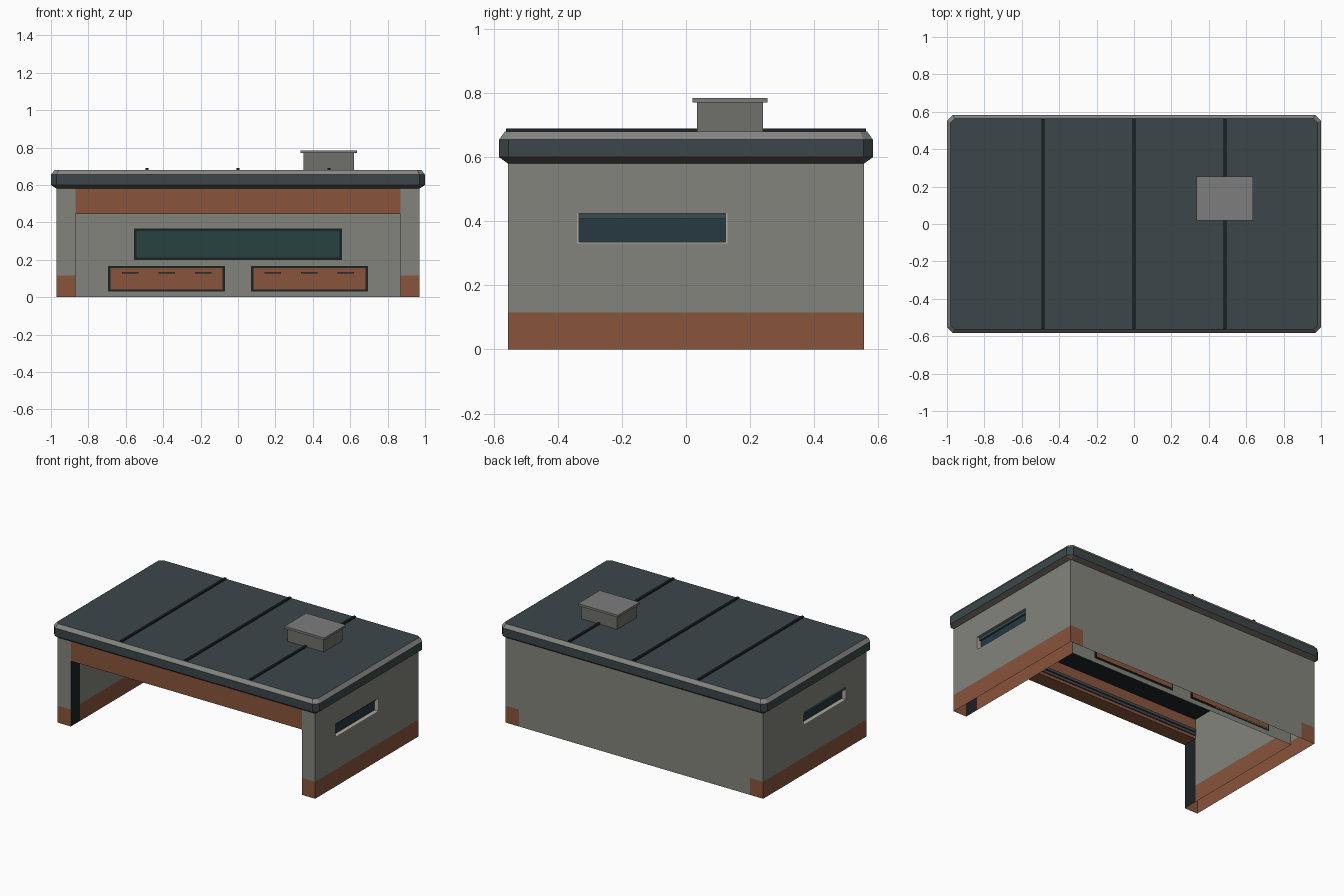
import bpy, bmesh
from mathutils import Vector

if "Cube" in bpy.data.objects:
    bpy.data.objects.remove(bpy.data.objects["Cube"])

COL = dict(wall=(.23, .23, .2, 1), brown=(.25, .09, .045, 1), roof=(.045, .062, .068, 1),
           soffit=(.10, .088, .078, 1), trim=(.23, .235, .22, 1), vent=(.16, .165, .145, 1),
           cap=(.20, .205, .20, 1), dark=(.012, .016, .018, 1), teal=(.02, .055, .05, 1),
           glass=(.02, .04, .055, 1), lintel=(.04, .075, .075, 1), metal=(.06, .07, .08, 1),
           sill=(.42, .40, .33, 1))
MAT = {}
for k, c in COL.items():
    MAT[k] = bpy.data.materials.new(k)
    MAT[k].diffuse_color = c


def finish(bm, name, mats):
    me = bpy.data.meshes.new(name)
    bm.to_mesh(me)
    bm.free()
    for m in mats:
        me.materials.append(MAT[m])
    ob = bpy.data.objects.new(name, me)
    bpy.context.collection.objects.link(ob)
    return ob


def sheet(name, axis, pos, us, vs, mat, sign, holes=()):
    """Flat sheet facing sign*axis, split at us/vs, with rectangular holes."""
    for h in holes:
        us, vs = us + [h[0], h[1]], vs + [h[2], h[3]]
    us, vs = sorted(set(us)), sorted(set(vs))
    bm = bmesh.new()

    def pt(u, v):
        p = [u, v]
        p.insert(axis, pos)
        return bm.verts.new(p)
    for a, b in zip(us, us[1:]):
        for c, d in zip(vs, vs[1:]):
            u, v = (a + b) / 2, (c + d) / 2
            if any(h[0] < u < h[1] and h[2] < v < h[3] for h in holes):
                continue
            f = bm.faces.new([pt(a, c), pt(b, c), pt(b, d), pt(a, d)])
            f.normal_update()
            if f.normal[axis] * sign < 0:
                f.normal_flip()
    bmesh.ops.remove_doubles(bm, verts=bm.verts, dist=1e-5)
    bmesh.ops.dissolve_limit(bm, angle_limit=.01, verts=bm.verts, edges=bm.edges)
    return finish(bm, name, [mat])


def box(name, lo, hi, mat):
    lo, hi = Vector(lo), Vector(hi)
    bm = bmesh.new()
    bmesh.ops.create_cube(bm, size=1)
    for v in bm.verts:
        v.co = [(lo[i] + hi[i]) / 2 + v.co[i] * (hi[i] - lo[i]) for i in range(3)]
    return finish(bm, name, [mat])


W, D, H, B = .97, .555, .58, .115      # half width, half depth, wall height, base height
IW, ID = .87, .455                     # inner half width, inner half depth
win = (-.34, .13, .33, .425)
glass_x = W - .03

# Side walls, pillars and windows, both sides
for s, side in ((-1, "left"), (1, "right")):
    sheet(side + "_outer_wall", 0, s * W, [-D, D], [B, H], "wall", s, [win])
    sheet(side + "_outer_base", 0, s * W, [-D, D], [0, B], "brown", s)
    sheet(side + "_inner_wall", 0, s * IW, [-ID, ID], [B, H], "wall", -s)
    sheet(side + "_inner_base", 0, s * IW, [-ID, ID], [0, B], "brown", -s)
    sheet(side + "_door_jamb", 0, s * IW, [-D, -ID], [0, H], "dark", -s)
    xs = sorted([s * IW, s * W])
    for y, n in ((-D, "front"), (D, "back")):
        sheet(f"{side}_{n}_corner_base", 1, y, xs, [0, B], "brown", y)
        sheet(f"{side}_{n}_pillar", 1, y, xs, [B, H], "wall", y)
    # Recessed window: light reveals, sloping lintel strip and glass
    gx = sorted([s * glass_x, s * W])
    sheet(side + "_window_glass", 0, s * glass_x, list(win[:2]), list(win[2:]), "glass", s)
    for i, e in ((0, 1), (1, -1)):
        box(f"{side}_window_jamb_{i}", (gx[0], min(win[i], win[i] + e * .006), win[2]),
            (gx[1], max(win[i], win[i] + e * .006), win[3]), "sill")
    box(side + "_window_sill", (gx[0], win[0], win[2]), (gx[1], win[1], win[2] + .006), "sill")
    box(side + "_window_lintel", (gx[0], win[0] + .006, win[3] - .018),
        (gx[0] + .012, win[1] - .006, win[3]), "lintel")
    sheet(side + "_window_head", 2, win[3], gx, list(win[:2]), "wall", -1)

# Back walls: plain outside, inside one with a board and two drawer units set in
board = (-.555, .555, .2, .367)
drawers = [(-.695, -.07, .03, .167), (.07, .695, .03, .167)]
sheet("back_outer_wall", 1, D, [-IW, IW], [0, H], "wall", 1)
sheet("back_inner_wall", 1, ID, [-IW, IW], [0, H], "wall", -1, [board] + drawers)
for n, r, m in (("board", board, "teal"), ("left_drawers", drawers[0], "brown"),
                ("right_drawers", drawers[1], "brown")):
    t = .012
    inner = (r[0] + t, r[1] - t, r[2] + t, r[3] - t)
    sheet(n + "_frame", 1, ID, list(r[:2]), list(r[2:]), "dark", -1, [inner])
    sheet(n + "_panel", 1, ID + .004, list(inner[:2]), list(inner[2:]), m, -1)
for side in (-1, 1):
    for i in (-1, 0, 1):
        c = side * .382 + i * .195
        box(f"drawer_handle_{side}_{i}", (c - .044, ID - .012, .128), (c + .044, ID + .004, .136), "metal")

# Door header with shutter slats behind, and the ceiling
sheet("header_front", 1, -D, [-IW, IW], [.445, H], "brown", -1)
sheet("header_underside", 2, .445, [-IW, IW], [-D, -ID], "brown", -1)
sheet("header_back", 1, -ID, [-IW, IW], [.445, H], "brown", 1)
for i in range(2):
    z = .465 + i * .025
    box(f"shutter_slat_{i}", (-IW, -ID, z), (IW, -ID + .008, z + .018), "metal")
sheet("ceiling", 2, H, [-IW, IW], [-ID, ID], "dark", -1)

# Roof slab: clipped-corner outline lofted through four levels
levels = [(.97, .555, .58, .004), (1, .583, .60, .03), (1, .583, .655, .03), (.98, .565, .68, .022)]
bm = bmesh.new()
rings = []
for x, y, z, c in levels:
    pts = [(x - c, -y), (x, c - y), (x, y - c), (x - c, y), (c - x, y), (-x, y - c), (-x, c - y), (c - x, -y)]
    rings.append([bm.verts.new((*p, z)) for p in pts])
for k in range(3):
    for i in range(8):
        j = (i + 1) % 8
        bm.faces.new([rings[k][i], rings[k][j], rings[k + 1][j], rings[k + 1][i]]).material_index = k
bm.faces.new(rings[3]).material_index = 1
bm.faces.new(rings[0][::-1]).material_index = 0
finish(bm, "roof", ["soffit", "roof", "trim"])

# Roof seams and vent
for i in (-1, 0, 1):
    box(f"roof_seam_{i + 1}", (i * .487 - .008, -.562, .675), (i * .487 + .008, .562, .69), "dark")
box("vent_body", (.35, .035, .675), (.62, .24, .77), "vent")
box("vent_cap", (.335, .02, .77), (.635, .255, .785), "cap")

for m in bpy.data.materials:
    if m.users and not m.is_grease_pencil:
        m.use_nodes = True
        m.node_tree.nodes["Principled BSDF"].inputs["Base Color"].default_value = m.diffuse_color
